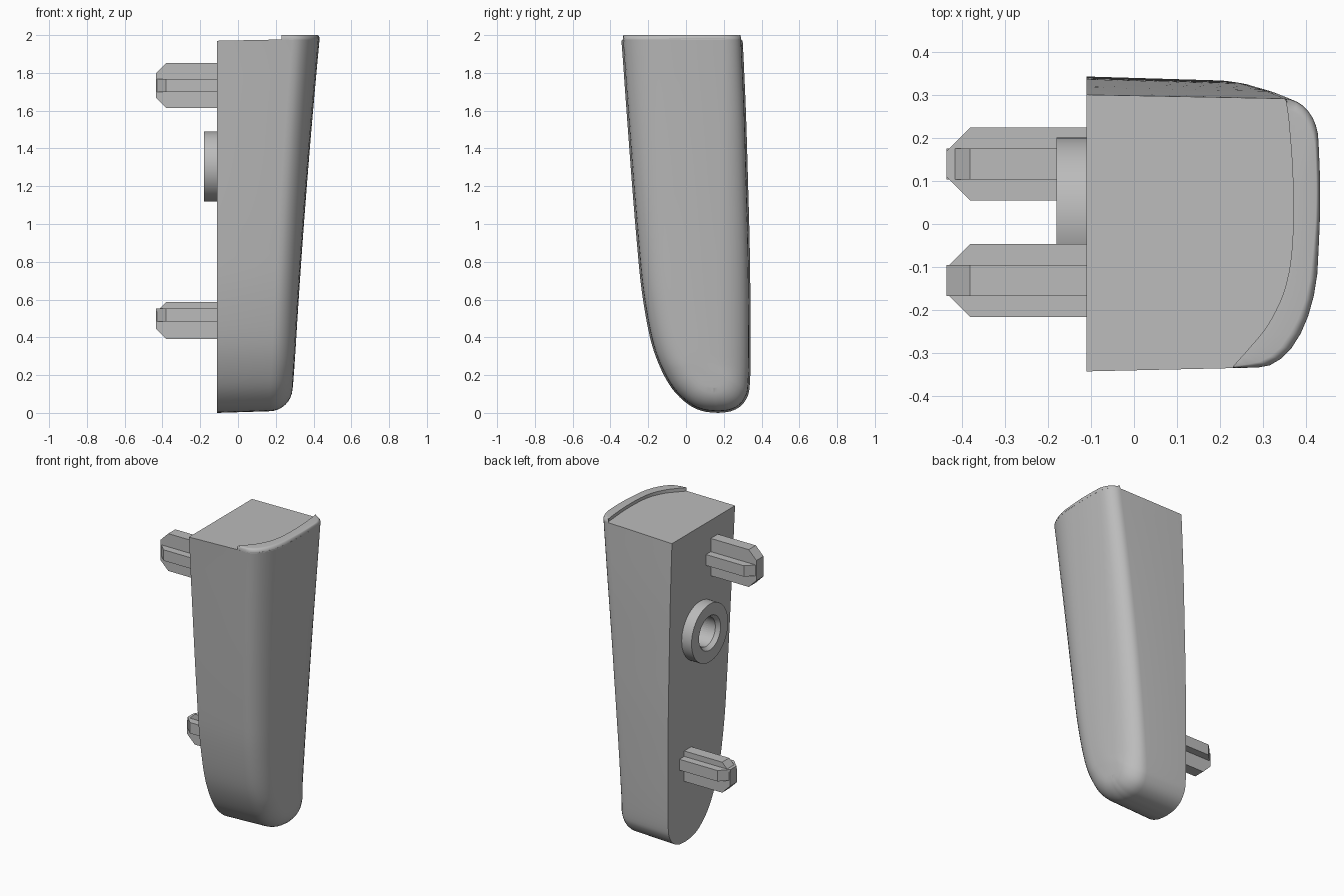
import bpy, bmesh, math
from mathutils import Vector

cube = bpy.data.objects.get("Cube")
if cube:
    bpy.data.objects.remove(cube, do_unlink=True)

grey = bpy.data.materials.new("plain grey")
grey.use_nodes = True
grey.diffuse_color = (0.5, 0.5, 0.5, 1)
grey.node_tree.nodes["Principled BSDF"].inputs["Base Color"].default_value = (0.5, 0.5, 0.5, 1)

BASE = -0.11  # flat mounting side


def make(name, bm, smooth=None):
    bmesh.ops.remove_doubles(bm, verts=bm.verts, dist=1e-5)
    bmesh.ops.recalc_face_normals(bm, faces=bm.faces)
    mesh = bpy.data.meshes.new(name)
    bm.to_mesh(mesh)
    bm.free()
    mesh.materials.append(grey)
    ob = bpy.data.objects.new(name, mesh)
    bpy.context.collection.objects.link(ob)
    bpy.ops.object.select_all(action='DESELECT')
    bpy.context.view_layer.objects.active = ob
    ob.select_set(True)
    if smooth:
        bpy.ops.object.shade_smooth_by_angle(angle=math.radians(smooth))
    return ob


def lerp(a, b, t):
    return a + (b - a) * t


def spline(points, sub=4):
    # Catmull-Rom curve through the points
    p = [Vector(q) for q in points]
    p = [2 * p[0] - p[1]] + p + [2 * p[-1] - p[-2]]
    out = []
    for i in range(1, len(p) - 2):
        a, b, c, d = p[i - 1:i + 3]
        for s in range(sub):
            t = s / sub
            out.append(0.5 * (2 * b + (c - a) * t + (2 * a - 5 * b + 4 * c - d) * t * t
                              + (3 * b - a - 3 * c + d) * t ** 3))
    return out + [p[-2]]


def bridge(bm, rows, closed=False):
    n = len(rows[0])
    for a, b in zip(rows, rows[1:]):
        for i in range(n if closed else n - 1):
            j = (i + 1) % n
            bm.faces.new((a[i], a[j], b[j], b[i]))


# Body outline (y, z): front edge and back edge, both from the lowest point up
front = spline([(.17, 0), (.09, .009), (.012, .045), (-.075, .13), (-.145, .26), (-.193, .41),
                (-.235, .65), (-.26, .9), (-.285, 1.2), (-.315, 1.6), (-.342, 1.98)])
back = spline([(.17, 0), (.235, .008), (.288, .035), (.322, .08), (.337, .14), (.342, .3),
               (.341, .6), (.337, .9), (.329, 1.2), (.317, 1.6), (.30, 1.98)])
outline = front[::-1] + back[1:]
N = len(outline)
MID = N // 2


def outer_x(z):
    return .282 + .052 * z + .011 * z * z


def top_z(x):
    return 1.97 + .02 * (x - BASE)


def ring(t):
    # t is None for the base edge, else the angle round the outer edge
    pts = []
    for i, p in enumerate(outline):
        inward = (Vector((.11, max(p.y, .26))) - p).normalized()
        w = min(p.y / 1.95, 1)
        if i <= MID:
            rx, ry = lerp(.115, .14, w), lerp(.12, .27, w)
        else:
            rx, ry = lerp(.115, .08, w), lerp(.12, .10, w) + .06 * math.sin(math.pi * w ** .5)
        q = p if t is None else p + inward * (.009 + ry * (1 - math.cos(t)))
        x = BASE if t is None else outer_x(q.y) - rx * (1 - math.sin(t))
        z = top_z(x) if i in (0, N - 1) else q.y
        pts.append(Vector((x, q.x, z)))
    return pts


# Body: flat side, rounded outer edge, crowned outer face
bm = bmesh.new()
STEPS = 8
rings = [[bm.verts.new(p) for p in ring(t)]
         for t in [None] + [math.pi / 2 * k / STEPS for k in range(STEPS + 1)]]
bridge(bm, rings)
bm.faces.new(rings[0])
last = rings[-1]
rows = []
CROSS = 8
for i in range(1, MID + 1):
    a, b = last[MID - i], last[MID + i]
    row = [a]
    for k in range(1, CROSS):
        co = a.co.lerp(b.co, k / CROSS)
        co.x += .004 * min(1, i / 20) * math.sin(math.pi * k / CROSS)
        row.append(bm.verts.new(co))
    rows.append(row + [b])
bridge(bm, rows)
for a, b in zip(rows[0], rows[0][1:]):
    bm.faces.new((a, b, last[MID]))
top_loop = [r[0] for r in rings] + rows[-1][1:-1] + [r[-1] for r in rings[::-1]]
bm.faces.new(top_loop)
section = [v.co.copy() for v in top_loop[1:-1]]
body = make("body", bm, 35)

# Raised lip along the outer top edge, rolled over on its outside
outer = [Vector((p.x, p.y)) for p in [Vector((.23, -.334, 0))] + section]
curve = spline([(.23, -.33), (.27, -.285), (.31, -.235), (.345, -.165), (.363, -.09),
                (.37, .02), (.367, .14), (.355, .285)])
inner = [curve[round(i * (len(curve) - 1) / (len(outer) - 1))] for i in range(len(outer))]
bm = bmesh.new()
ROLL = .026
layers = []
for k in range(7):
    ang = math.pi / 2 * k / 6
    loop = []
    for p, q in zip(outer, inner):
        gap = q - p
        shift = min(ROLL, gap.length * .6) * (1 - math.cos(ang))
        co = p + gap.normalized() * shift
        loop.append(bm.verts.new((co.x, co.y, 2 - ROLL + ROLL * math.sin(ang))))
    layers.append(loop)
bridge(bm, layers)
lower, upper = ([bm.verts.new((q.x, q.y, z)) for q in inner] for z in (2 - ROLL, 2))
bridge(bm, [layers[-1], upper, lower, layers[0]])
for end in (0, -1):
    bm.faces.new([l[end] for l in layers] + [upper[end], lower[end]])
make("top_lip", bm, 50)


# Locating pins: two crossed bars with chamfered tips
def pin(name, y, z, tall, arm_shift):
    bm = bmesh.new()
    tip, cham = -.435, .055
    for half, thick, upright in ((tall, .036, True), (.085, .035, False)):
        prof = [(BASE + .02, -half), (tip + cham, -half), (tip, cham - half),
                (tip, half - cham), (tip + cham, half), (BASE + .02, half)]
        sides = [[bm.verts.new((x, y + s, z + h) if upright else (x, y + h, z + s + arm_shift))
                  for x, h in prof] for s in (-thick, thick)]
        bridge(bm, sides, closed=True)
        for s in sides:
            bm.faces.new(s)
    make(name, bm)


pin("upper_pin", -.131, 1.733, .12, 0)
pin("lower_pin", .139, .49, .098, .028)


# Round collar, and the hole through it into the body
def circle(bm, x, radius, n=48):
    return [bm.verts.new((x, .015 + radius * math.cos(2 * math.pi * k / n),
                          1.305 + radius * math.sin(2 * math.pi * k / n)))
            for k in range(n)]


HOLE = .092
bm = bmesh.new()
loops = [circle(bm, x, r) for x, r in
         ((BASE, .186), (-.18, .186), (-.18, .11), (-.155, HOLE), (BASE, HOLE))]
bridge(bm, loops + [loops[0]], closed=True)
make("collar", bm, 30)

bm = bmesh.new()
loops = [circle(bm, x, HOLE) for x in (BASE - .05, .1)]
bridge(bm, loops, closed=True)
for l in loops:
    bm.faces.new(l)
cutter = make("hole_cutter", bm)
cutter.hide_render = True
cut = body.modifiers.new("hole", 'BOOLEAN')
cut.operation, cut.object, cut.solver = 'DIFFERENCE', cutter, 'EXACT'
bpy.context.view_layer.objects.active = body
bpy.ops.object.modifier_apply(modifier=cut.name)
bpy.data.objects.remove(cutter, do_unlink=True)
